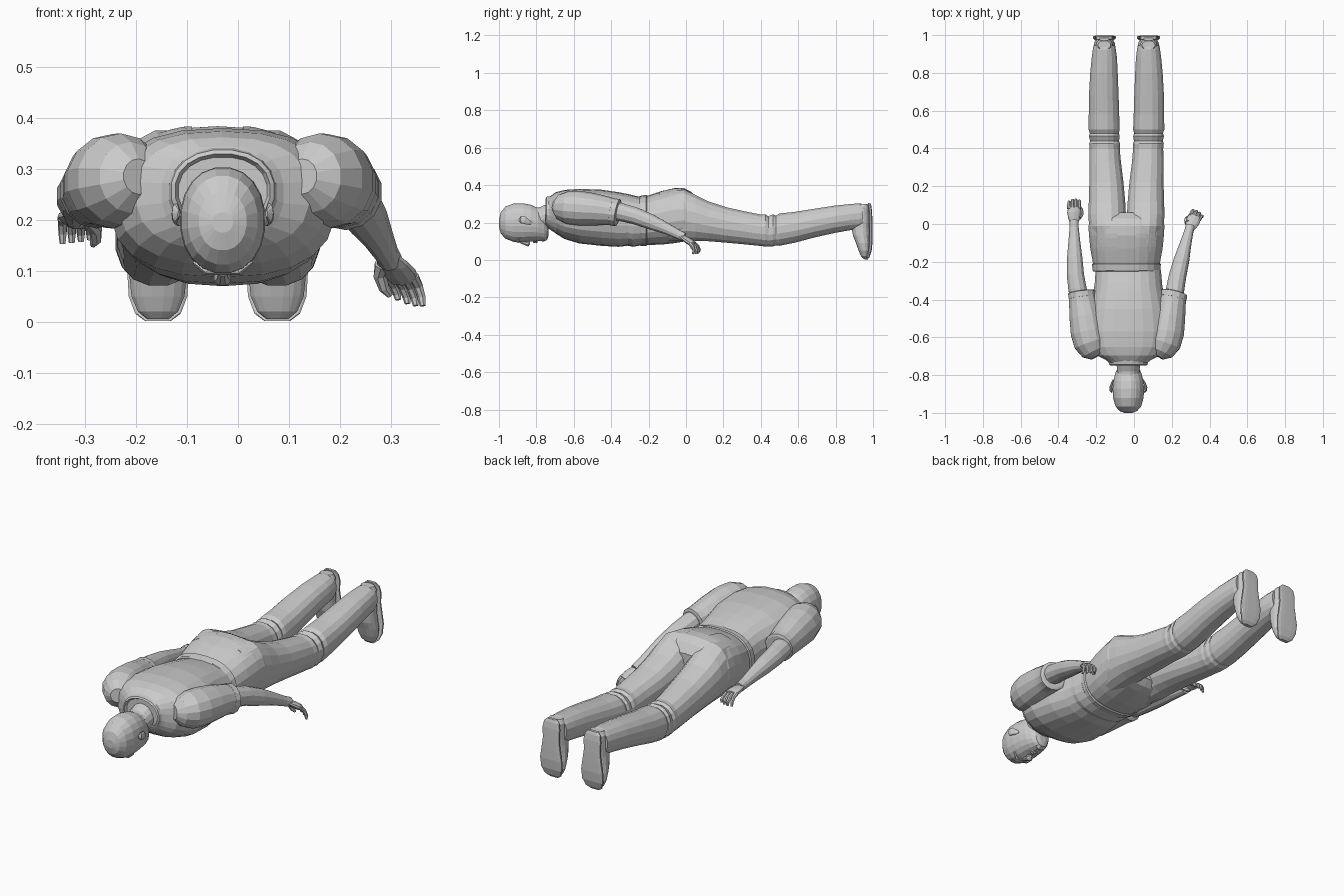
import bpy, bmesh, math
from mathutils import Vector as V

CX, LX = -0.03, -0.04          # centre line of torso, of legs


def loft(name, secs, n=16, p=2.0, caps=True):
    """Skin through sections (centre, half-axis u, half-axis v); p squares the outline."""
    bm = bmesh.new()
    rings = []
    for c, u, v in secs:
        ring = []
        for i in range(n):
            a = 2 * math.pi * (i + 0.5) / n
            ca, sa = math.cos(a), math.sin(a)
            ring.append(bm.verts.new(V(c)
                        + V(u) * math.copysign(abs(ca) ** (2 / p), ca)
                        + V(v) * math.copysign(abs(sa) ** (2 / p), sa)))
        rings.append(ring)
    for a, b in zip(rings, rings[1:]):
        for i in range(n):
            j = (i + 1) % n
            bm.faces.new((a[i], a[j], b[j], b[i]))
    if caps:
        bm.faces.new(rings[0])
        bm.faces.new(rings[-1])
    bmesh.ops.recalc_face_normals(bm, faces=bm.faces)
    me = bpy.data.meshes.new(name)
    bm.to_mesh(me)
    bm.free()
    ob = bpy.data.objects.new(name, me)
    bpy.context.collection.objects.link(ob)
    return ob


def along_y(rows, x=None):
    """Rows (y, [x], half width, top z, bottom z) to sections."""
    out = []
    for r in rows:
        y, xc, w, t, b = r if x is None else (r[0], x, *r[1:])
        out.append(((xc, y, (t + b) / 2), (w, 0, 0), (0, 0, (t - b) / 2)))
    return out


def tube(name, pts, radii, n=10, side=V((1, 0, 0)), flat=1.0):
    """Tapered limb along points; flat scales the thickness across side."""
    pts = [V(q) for q in pts]
    secs = []
    for i, q in enumerate(pts):
        d = (pts[min(i + 1, len(pts) - 1)] - pts[max(i - 1, 0)]).normalized()
        u = (side - d * side.dot(d)).normalized()
        secs.append((q, u * radii[i], d.cross(u) * radii[i] * flat))
    return loft(name, secs, n)


# head, face down with crown at -y
loft("head", along_y([(-1.0, .02, .215, .175), (-.99, .047, .255, .14), (-.965, .069, .287, .112),
     (-.92, .082, .303, .095), (-.87, .084, .304, .094), (-.83, .08, .296, .098),
     (-.79, .07, .278, .1), (-.76, .056, .25, .103), (-.742, .04, .22, .108),
     (-.736, .018, .17, .125)], CX), 20, 2.15)
loft("neck", along_y([(-.82, .055, .28, .16), (-.78, .06, .283, .165), (-.74, .064, .302, .165),
     (-.69, .075, .33, .16)], CX), 16)
# nose, brow, lips, chin
loft("nose", [((CX, -.887, .097), (.009, 0, 0), (0, 0, .008)), ((CX, -.86, .09), (.012, 0, 0), (0, 0, .013)),
     ((CX, -.843, .085), (.018, 0, 0), (0, 0, .015)), ((CX, -.834, .094), (.014, 0, 0), (0, 0, .01))], 8)
tube("brow", [(CX - .055, -.888, .118), (CX - .03, -.9, .1), (CX, -.893, .098), (CX + .03, -.9, .1),
     (CX + .055, -.888, .118)], [.006, .009, .006, .009, .006], 6, V((0, 1, 0)))
for i, y in enumerate((-.811, -.8)):
    tube(f"lip_{i}", [(CX - .026, y, .108), (CX, y, .097), (CX + .026, y, .108)], [.003, .008, .003],
         6, V((0, 1, 0)))
loft("chin", along_y([(-.775, .02, .12, .1), (-.76, .026, .13, .096), (-.744, .02, .14, .105)], CX), 8)
# ears
for s in (-1, 1):
    pts = [(CX + s * .08, -.825, .196), (CX + s * .086, -.84, .2), (CX + s * .092, -.865, .212),
           (CX + s * .092, -.882, .214), (CX + s * .086, -.892, .212)]
    tube("ear", pts, [.006, .013, .021, .019, .007], 10, V((0, 0, 1)), .4)

# shirt body with hem
loft("shirt", along_y([(-.738, .098, .33, .185), (-.72, .12, .345, .16), (-.695, .17, .362, .14),
     (-.65, .205, .374, .112), (-.57, .222, .38, .088), (-.45, .208, .375, .075), (-.36, .187, .362, .07),
     (-.31, .179, .352, .076), (-.285, .178, .346, .07), (-.25, .174, .338, .076),
     (-.235, .172, .334, .08)], CX), 22, 2.5)
loft("collar", along_y([(-.715, .112, .344, .152), (-.745, .102, .338, .175), (-.75, .094, .33, .185),
     (-.735, .086, .322, .19)], CX), 20, 2.2, False)
# trouser seat, waistband and belt loops
seat = loft("trouser_seat", along_y([(-.25, .168, .332, .086), (-.2, .18, .345, .08), (-.13, .193, .368, .082),
     (-.06, .2, .384, .09), (-.01, .203, .384, .098), (.03, .19, .362, .11), (.06, .15, .32, .14)], LX), 22, 2.5)
loft("waistband", along_y([(-.252, .176, .337, .08), (-.247, .18, .342, .076), (-.213, .184, .348, .074),
     (-.208, .179, .344, .08)], LX), 22, 2.5)
# back pockets wrapped onto the seat
for s in (-1, 1):
    bpy.ops.mesh.primitive_grid_add(x_subdivisions=5, y_subdivisions=5, size=1, location=(LX + s * .1, -.085, .5))
    ob = bpy.context.object
    ob.name = "back_pocket"
    ob.scale = (.1, .12, 1)
    m = ob.modifiers.new("wrap", "SHRINKWRAP")
    m.target, m.wrap_method, m.offset = seat, "PROJECT", .003
    m.use_project_z, m.use_negative_direction, m.use_positive_direction = True, True, False

# legs and shoes, the same on both sides of the leg centre line
LEG = [(-.1, .095, .085, .365, .1), (-.01, .1, .1, .378, .098), (.05, .102, .101, .35, .1),
       (.12, .103, .098, .315, .098), (.22, .106, .092, .282, .09), (.33, .113, .085, .258, .08),
       (.4, .115, .081, .244, .073), (.425, .116, .083, .245, .07), (.44, .116, .078, .234, .07),
       (.465, .117, .083, .246, .07), (.48, .117, .078, .238, .076), (.5, .118, .084, .25, .074),
       (.58, .119, .082, .258, .09), (.68, .12, .08, .274, .117), (.8, .119, .074, .292, .144),
       (.88, .117, .068, .3, .158), (.925, .117, .062, .304, .162), (.945, .117, .058, .3, .175)]
SHOE = [(.006, .022, .948, .966), (.02, .04, .935, .976), (.05, .053, .922, .985), (.09, .057, .908, .986),
        (.13, .053, .892, .984), (.17, .049, .885, .983), (.24, .046, .9, .982), (.28, .045, .91, .98),
        (.3, .034, .925, .97)]
SOLE = [(.002, .026, .953, .971), (.016, .045, .965, .982), (.05, .058, .974, .993), (.1, .061, .979, .998),
        (.15, .053, .98, .998), (.2, .046, .979, .997), (.26, .048, .977, .995), (.29, .042, .974, .991),
        (.305, .026, .972, .986)]
for s in (-1, 1):
    loft("trouser_leg", along_y([(y, LX + s * x, w, t, b) for y, x, w, t, b in LEG]), 16, 2.2)
    for name, rows, p in (("shoe", SHOE, 2.2), ("shoe_sole", SOLE, 4)):
        loft(name, [((LX + s * .117, (a + b) / 2, z), (w, 0, 0), (0, (b - a) / 2, 0))
                    for z, w, a, b in rows], 16, p)


def hand(name, wrist, d, inward, down):
    """Palm, four curled fingers and a thumb."""
    wrist, d, s, dn = V(wrist), V(d).normalized(), V(inward), V(down)
    tube(name + "_palm", [wrist - d * .01, wrist + d * .02, wrist + d * .05, wrist + d * .078],
         [.023, .033, .038, .032], 10, s, .45)
    for k in range(4):
        base = wrist + d * .068 + s * (.027 - .018 * k)
        ln = (.9, 1.0, .95, .75)[k]
        curl = dn * (.7 + .15 * k)
        tube(f"{name}_finger_{k}", [base, base + d * .03 * ln + curl * .008, base + d * .045 * ln + curl * .026,
             base + d * .046 * ln + curl * .046], [.0105, .0095, .0085, .006], 7, s)
    base = wrist + d * .022 + s * .024
    tube(name + "_thumb", [base, base + s * .014 + d * .018 + dn * .016, base + s * .014 + d * .038 + dn * .036,
         base + s * .008 + d * .052 + dn * .046], [.015, .013, .011, .006], 7, d.cross(s))


def arm(name, sleeve, forearm, sr):
    tube(name + "_sleeve", sleeve, sr, 14)
    q = [V(c) for c in sleeve[-2:]]
    d = (q[1] - q[0]).normalized()
    tube(name + "_cuff", [q[1] - d * .035, q[1] - d * .03, q[1], q[1] + d * .004],
         [sr[-1] * .95, sr[-1] * 1.06, sr[-1] * 1.06, sr[-1] * .9], 14)
    tube(name + "_forearm", forearm, [.05, .05, .047, .042, .032, .025, .024], 12)


# right arm reaches down and out, left arm lies level
SR = [.035, .07, .09, .093, .086, .076, .069]
arm("right_arm", [(.125, -.7, .285), (.14, -.675, .283), (.16, -.63, .28), (.175, -.57, .276), (.188, -.49, .27),
    (.2, -.42, .262), (.212, -.365, .252)],
    [(.21, -.42, .265), (.217, -.35, .256), (.232, -.27, .235), (.252, -.19, .204), (.272, -.11, .17),
     (.289, -.045, .138), (.298, -.01, .122)], SR)
hand("right_hand", (.296, -.02, .124), (.35, .75, -.5), (-.9, .4, 0), (.1, -.2, -.75))
arm("left_arm", [(-.195, -.7, .285), (-.21, -.675, .283), (-.23, -.63, .28), (-.245, -.57, .276), (-.258, -.49, .27),
    (-.27, -.42, .262), (-.278, -.36, .256)],
    [(-.285, -.41, .26), (-.3, -.34, .256), (-.31, -.27, .25), (-.314, -.18, .238), (-.316, -.09, .223),
     (-.317, -.02, .21), (-.317, .02, .205)], SR)
hand("left_hand", (-.317, .012, .206), (0, 1, -.1), (1, 0, -.2), (0, .1, -.9))
